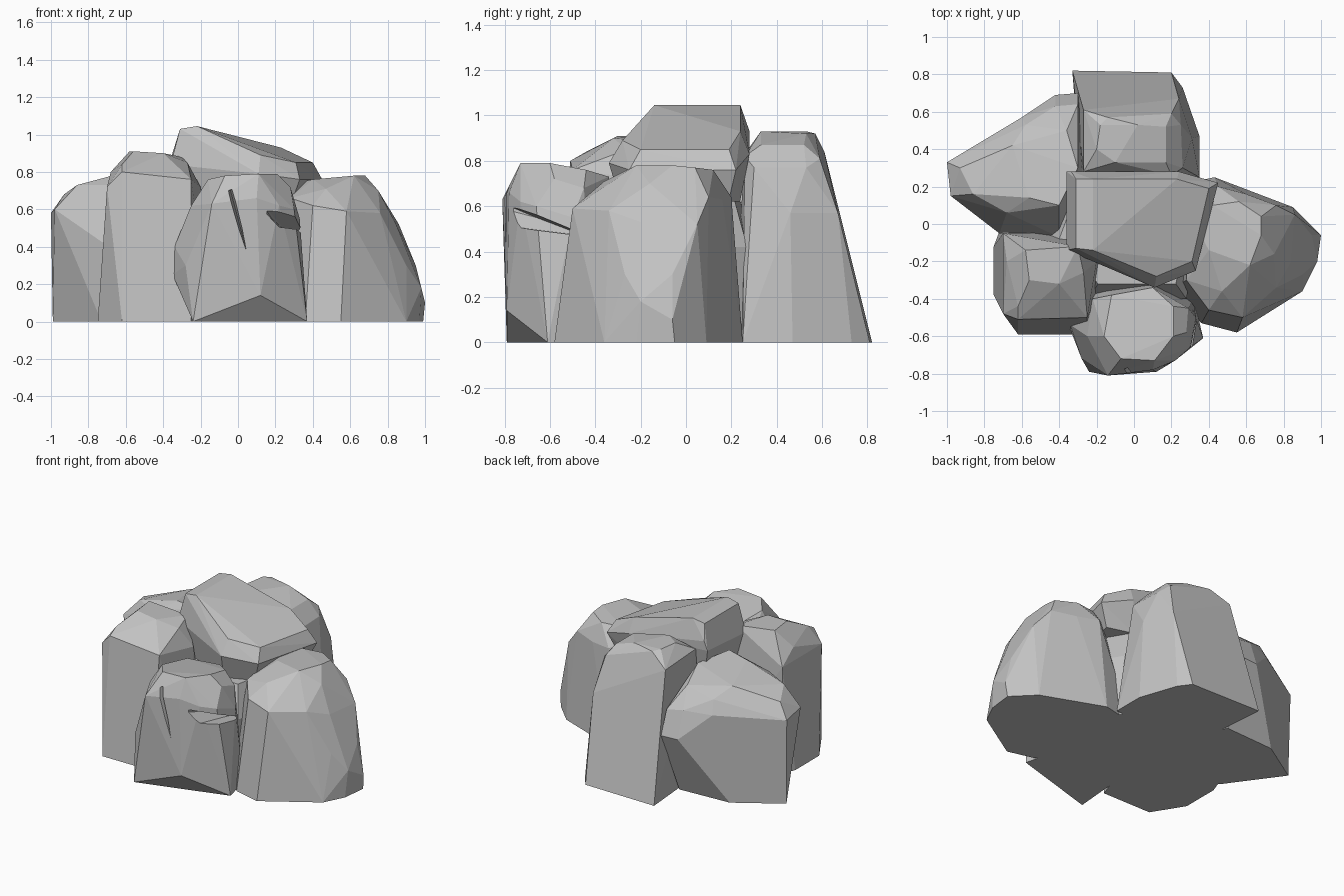
import bpy
import bmesh
import math

start_cube = bpy.data.objects.get("Cube")
if start_cube:
    bpy.data.objects.remove(start_cube, do_unlink=True)

# One plain stone colour
stone = bpy.data.materials.new("grey stone")
stone_colour = (0.54, 0.54, 0.54, 1)
stone.diffuse_color = stone_colour
stone.use_nodes = True
shader = next(n for n in stone.node_tree.nodes if n.type == "BSDF_PRINCIPLED")
shader.inputs["Base Color"].default_value = stone_colour
shader.inputs["Roughness"].default_value = 0.9


def hull_object(name, points, merge_angle=5):
    """Wrap the points in a faceted convex block with flat faces."""
    bm = bmesh.new()
    for point in points:
        bm.verts.new(point)
    result = bmesh.ops.convex_hull(bm, input=bm.verts)
    unused = {v for v in result["geom_interior"] + result["geom_unused"]
              if isinstance(v, bmesh.types.BMVert)}
    loose = [v for v in bm.verts if v in unused or not v.link_faces]
    bmesh.ops.delete(bm, geom=loose, context="VERTS")
    bmesh.ops.dissolve_limit(bm, angle_limit=math.radians(merge_angle),
                             verts=bm.verts, edges=bm.edges)
    bmesh.ops.recalc_face_normals(bm, faces=bm.faces)
    mesh = bpy.data.meshes.new(name)
    bm.to_mesh(mesh)
    bm.free()
    mesh.materials.append(stone)
    obj = bpy.data.objects.new(name, mesh)
    bpy.context.collection.objects.link(obj)
    return obj


def boulder(name, foot, crown, bulges):
    """Foot outline on the ground, crown corners on top, bulges in between."""
    return hull_object(name, [(x, y, 0) for x, y in foot] + crown + bulges)


def carve(target, name, points):
    """Cut a convex wedge out of a boulder."""
    cutter = hull_object(name, points)
    cutter.hide_render = True
    cut = target.modifiers.new(name, "BOOLEAN")
    cut.operation = "DIFFERENCE"
    cut.solver = "EXACT"
    cut.object = cutter
    bpy.context.view_layer.objects.active = target
    bpy.ops.object.modifier_apply(modifier=cut.name)
    bpy.data.objects.remove(cutter, do_unlink=True)


# Rear left boulder, with a tall outer wall that overhangs its foot
boulder(
    "west_boulder",
    foot=[(-.99, .32), (-.73, -.04), (-.35, -.06), (-.2, .3),
          (-.32, .53), (-.69, .51)],
    crown=[(-.65, .42, .76), (-.56, .14, .81), (-.4, .1, .82),
           (-.3, .3, .78), (-.36, .5, .72), (-.58, .53, .69)],
    bulges=[(-1, .33, .58), (-.98, .15, .6), (-.82, .02, .49),
            (-.72, -.05, .42), (-.4, -.07, .5), (-.6, .57, .6),
            (-.42, .69, .43), (-.3, .7, .43), (-.93, .3, .68), (-.86, .16, .73),
            (-.68, .06, .73), (-.42, .63, .61), (-.3, .64, .59)],
)

# Front left boulder, upright with a sloping top
boulder(
    "southwest_boulder",
    foot=[(-.72, -.04), (-.75, -.12), (-.75, -.38), (-.62, -.59),
          (-.25, -.59), (-.15, -.3), (-.2, -.04)],
    crown=[(-.58, -.14, .91), (-.56, -.3, .91), (-.4, -.32, .9),
           (-.27, -.26, .85), (-.3, -.12, .88)],
    bulges=[(-.7, -.05, .72), (-.7, -.48, .72), (-.62, -.51, .8),
            (-.25, -.5, .76), (-.68, -.2, .8), (-.62, -.44, .84),
            (-.28, -.42, .8), (-.2, -.2, .72)],
)

# Small front boulder, bulging on its left, its top dipping to the rear
front = boulder(
    "front_boulder",
    foot=[(-.24, -.79), (.37, -.61), (.32, -.4), (.1, -.25), (-.2, -.3)],
    crown=[(-.16, -.6, .76), (-.07, -.72, .78), (.11, -.73, .79),
           (.21, -.6, .79), (.21, -.44, .76), (.1, -.34, .73),
           (-.12, -.38, .73)],
    bulges=[(-.35, -.54, .25), (-.34, -.54, .4), (-.28, -.72, .3),
            (-.17, -.81, .4), (.12, -.79, .14), (-.14, -.81, .63),
            (.1, -.78, .66), (.22, -.73, .62), (.3, -.66, .6),
            (.33, -.5, .55), (.29, -.45, .68), (-.25, -.6, .62),
            (-.22, -.4, .65), (.28, -.58, .72)],
)
carve(front, "ledge_cut", [
    (.13, -.85, .6), (.13, -.85, .63), (.2, -.85, .52), (.2, -.85, .57),
    (.5, -.5, .47), (.5, -.5, .51), (.18, -.66, .55), (.27, -.45, .47),
    (.42, -.8, .51), (.42, -.8, .55),
])
carve(front, "cleft_cut", [
    (-.07, -.9, .7), (-.02, -.9, .72), (.05, -.9, .35),
    (-.04, -.7, .7), (.04, -.74, .4),
])

# Large boulder on the right, falling away to a low outer toe
boulder(
    "east_boulder",
    foot=[(.43, .25), (.62, .17), (.85, .09), (.99, -.05), (.97, -.22),
          (.9, -.36), (.55, -.58), (.36, -.53), (.2, -.35), (.2, .2)],
    crown=[(.42, .1, .76), (.4, -.14, .76), (.62, -.22, .78),
           (.68, -.06, .78), (.68, .04, .77), (.56, .12, .76)],
    bulges=[(1, -.06, .1), (.98, -.2, .18), (.95, -.06, .3),
            (.58, -.5, .59), (.4, -.46, .62), (.47, -.36, .71),
            (.76, -.34, .58), (.84, -.2, .53), (.86, .05, .52),
            (.76, .1, .64), (.75, -.16, .7), (.28, -.3, .66), (.3, .05, .74),
            (.45, .2, .64), (.6, .16, .63), (.9, -.27, .3)],
)

# Back boulder, with a broad slope down to the rear
boulder(
    "back_boulder",
    foot=[(-.33, .82), (.2, .81), (.26, .73), (.35, .47), (.35, .25),
          (-.28, .2)],
    crown=[(-.14, .57, .92), (.02, .53, .92), (.17, .52, .87),
           (.17, .33, .87), (-.1, .33, .93), (-.2, .4, .93),
           (-.18, .53, .93)],
    bulges=[(-.29, .72, .4), (.2, .72, .4), (-.27, .61, .84), (.2, .59, .81),
            (.24, .67, .57), (.31, .46, .57), (.25, .53, .77), (.26, .3, .77),
            (-.27, .28, .86), (.2, .26, .82)],
)

# Tilted slab resting over the middle: rim, shoulders and hidden underside
slab_top = [(-.31, -.13, 1.03), (-.31, .24, 1.03), (-.22, .24, 1.045),
            (-.22, -.14, 1.045), (.23, .24, .93), (.4, .19, .85),
            (.31, -.2, .85), (.12, -.28, .89)]
slab_side = [(-.36, -.14, .84), (-.335, -.1, .94), (-.335, .28, .93),
             (-.36, .28, .87), (.24, .28, .83), (.45, .22, .76),
             (.33, -.25, .76), (.11, -.34, .79)]
slab_base = [(x * .85, y * .85, .62) for x, y, z in slab_side]
hull_object("top_slab", slab_top + slab_side + slab_base)

# Core that closes the gaps between the boulders
core_foot = [(-.5, -.1), (-.35, .3), (.28, .27), (.38, .1), (.28, -.4),
             (-.24, -.4)]
hull_object("core", [(x * size, y * size, z) for x, y in core_foot
                     for size, z in ((1, 0), (1, .42), (.8, .62))])
